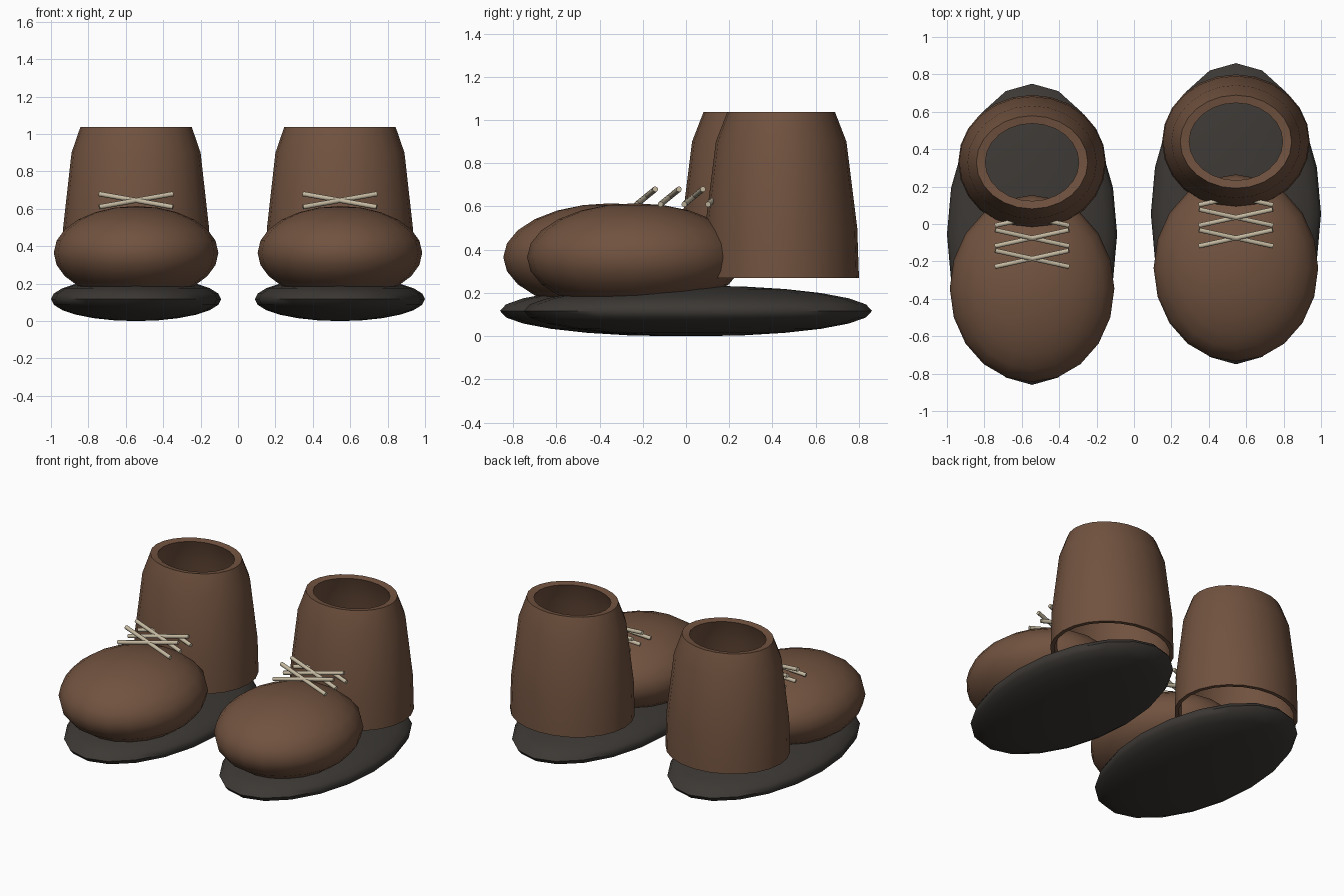
import bpy, bmesh, math
from mathutils import Vector, Matrix

if "Cube" in bpy.data.objects:
    bpy.data.objects.remove(bpy.data.objects["Cube"])


def material(name, rgb):
    m = bpy.data.materials.new(name)
    m.diffuse_color = (*rgb, 1)
    m.use_nodes = True
    m.node_tree.nodes["Principled BSDF"].inputs["Base Color"].default_value = m.diffuse_color
    return m


LEATHER = material("leather", (0.165, 0.085, 0.05))
RUBBER = material("rubber", (0.045, 0.04, 0.035))
CORD = material("cord", (0.55, 0.48, 0.35))


def finish(bm, name, mat, angle=40):
    bmesh.ops.recalc_face_normals(bm, faces=bm.faces)
    me = bpy.data.meshes.new(name)
    bm.to_mesh(me)
    bm.free()
    ob = bpy.data.objects.new(name, me)
    bpy.context.collection.objects.link(ob)
    me.materials.append(mat)
    bpy.ops.object.select_all(action='DESELECT')
    ob.select_set(True)
    bpy.context.view_layer.objects.active = ob
    bpy.ops.object.shade_smooth_by_angle(angle=math.radians(angle))
    return ob


def ellipsoid(name, centre, radii, mat):
    bm = bmesh.new()
    bmesh.ops.create_uvsphere(bm, u_segments=20, v_segments=12, radius=1,
                              matrix=Matrix.Translation(centre) @ Matrix.Diagonal((*radii, 1)))
    return finish(bm, name, mat, 60)


def loft(name, centre, rings, mat, n=24):
    # rings of (x radius, y radius, z), joined into a closed wall
    bm = bmesh.new()
    loops = [[bm.verts.new((centre[0] + rx * math.cos(2 * math.pi * i / n),
                            centre[1] + ry * math.sin(2 * math.pi * i / n), z))
              for i in range(n)] for rx, ry, z in rings]
    for a, b in zip(loops, loops[1:] + loops[:1]):
        for i in range(n):
            j = (i + 1) % n
            bm.faces.new((a[i], a[j], b[j], b[i]))
    return finish(bm, name, mat)


def rod(name, a, b, radius, mat):
    a, b = Vector(a), Vector(b)
    d = b - a
    bm = bmesh.new()
    bmesh.ops.create_cone(bm, cap_ends=True, segments=10, radius1=radius, radius2=radius, depth=d.length,
                          matrix=Matrix.Translation((a + b) / 2) @ d.to_track_quat('Z', 'Y').to_matrix().to_4x4())
    return finish(bm, name, mat)


# ankle shaft: outer wall up, over the rim, inner wall down
SHAFT = [(0.395, 0.36, 0.27), (0.39, 0.352, 0.5), (0.345, 0.302, 0.9), (0.298, 0.249, 1.037),
         (0.25, 0.207, 1.03), (0.31, 0.267, 0.885), (0.36, 0.322, 0.5), (0.37, 0.335, 0.27)]

for side, s in (("left", -1), ("right", 1)):
    x, y = 0.545 * s, 0.055 * s
    ellipsoid(f"{side}_sole", (x, y, 0.117), (0.455, 0.805, 0.117), RUBBER)
    ellipsoid(f"{side}_toe", (x, y - 0.29, 0.365), (0.44, 0.5, 0.25), LEATHER)
    loft(f"{side}_shaft", (x, y + 0.385), SHAFT, LEATHER)
    # three crossed laces
    for k in range(3):
        c = Vector((x, y - 0.13 + 0.11 * k, 0.645))
        for d in (-1, 1):
            h = Vector((0.197 * d, 0.043, 0.035))
            rod(f"{side}_lace", c - h, c + h, 0.013, CORD)
